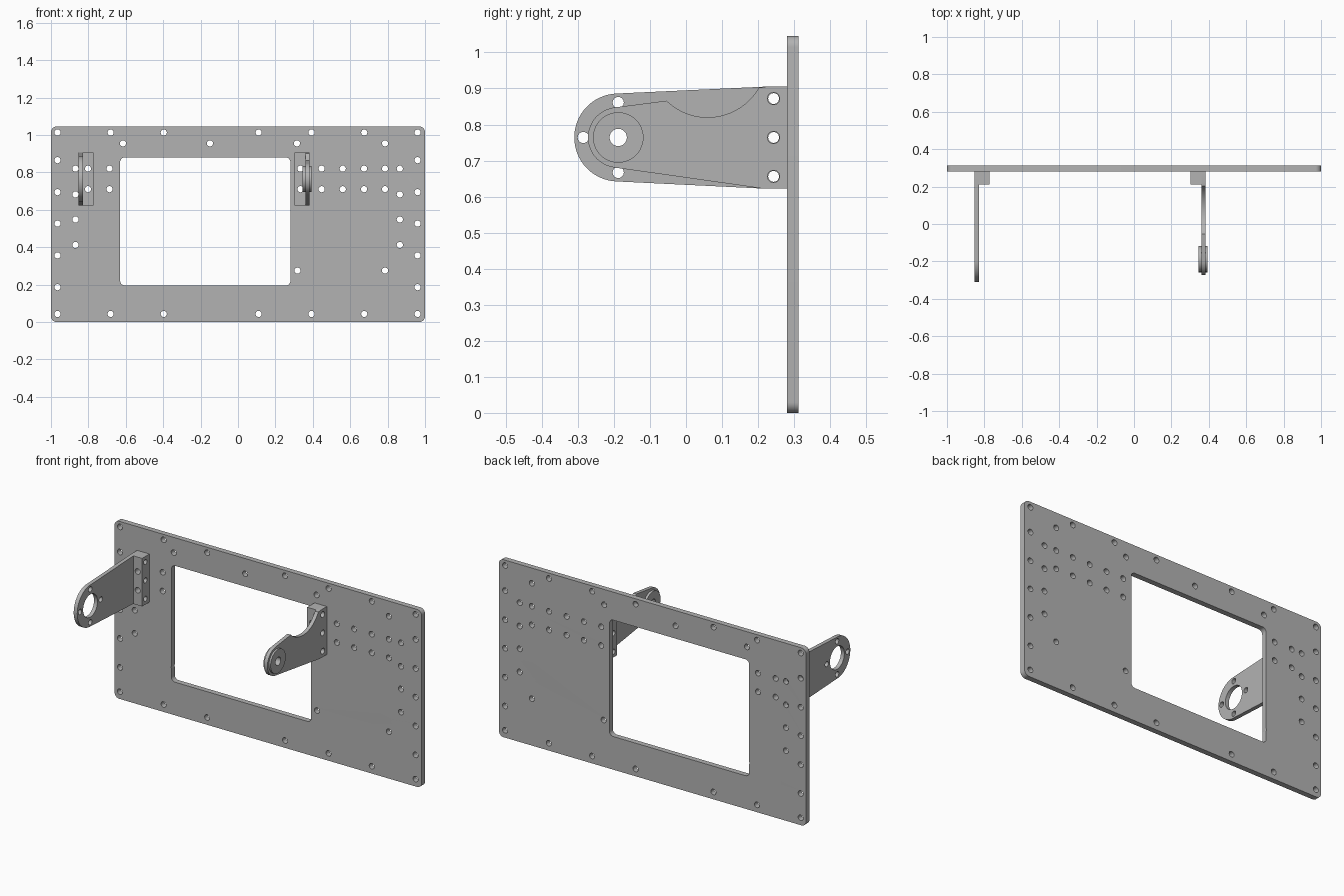
import bpy, bmesh
from math import cos, sin, pi, radians, atan2
from mathutils import Matrix

cube = bpy.data.objects.get("Cube")
if cube:
    bpy.data.objects.remove(cube)

GREY = (0.45, 0.45, 0.45, 1)
metal = bpy.data.materials.new("grey metal")
metal.use_nodes = True
metal.diffuse_color = GREY
metal.node_tree.nodes["Principled BSDF"].inputs["Base Color"].default_value = GREY


def arc(cx, cy, r, a0, a1, n=8):
    """Points along an arc, angles in degrees."""
    steps = [radians(a0 + (a1 - a0) * i / n) for i in range(n + 1)]
    return [(cx + r * cos(a), cy + r * sin(a)) for a in steps]


def circle(cx, cy, r, n=24):
    return arc(cx, cy, r, 0, 360, n)[:-1]


def rounded_rect(x0, x1, z0, z1, r):
    return (arc(x0 + r, z0 + r, r, 180, 270) + arc(x1 - r, z0 + r, r, 270, 360)
            + arc(x1 - r, z1 - r, r, 0, 90) + arc(x0 + r, z1 - r, r, 90, 180))


def slab(name, outlines, axis, start, end):
    """Fill the outlines (first is outer, rest are holes) and extrude along an axis."""
    curve = bpy.data.curves.new(name, 'CURVE')
    curve.dimensions = '2D'
    curve.fill_mode = 'BOTH'
    curve.extrude = (end - start) / 2
    for pts in outlines:
        spline = curve.splines.new('POLY')
        spline.points.add(len(pts) - 1)
        for p, (u, v) in zip(spline.points, pts):
            p.co = (u, v, 0, 1)
        spline.use_cyclic_u = True
    temp = bpy.data.objects.new("temp", curve)
    bpy.context.collection.objects.link(temp)
    graph = bpy.context.evaluated_depsgraph_get()
    mesh = bpy.data.meshes.new_from_object(temp.evaluated_get(graph))
    bpy.data.objects.remove(temp)
    bpy.data.curves.remove(curve)

    # stand the profile up: (y, z) profiles along x, (x, z) profiles along y
    mid = (start + end) / 2
    if axis == 'x':
        turn = Matrix(((0, 0, 1, mid), (1, 0, 0, 0), (0, 1, 0, 0), (0, 0, 0, 1)))
    else:
        turn = Matrix(((1, 0, 0, 0), (0, 0, -1, mid), (0, 1, 0, 0), (0, 0, 0, 1)))
    mesh.transform(turn)
    bm = bmesh.new()
    bm.from_mesh(mesh)
    bmesh.ops.remove_doubles(bm, verts=bm.verts, dist=0.00005)
    bmesh.ops.recalc_face_normals(bm, faces=bm.faces)
    bm.to_mesh(mesh)
    bm.free()
    mesh.materials.clear()
    mesh.materials.append(metal)
    obj = bpy.data.objects.new(name, mesh)
    bpy.context.collection.objects.link(obj)
    return obj


def drill(target, cutter):
    """Cut one object from another and discard the cutter."""
    mod = target.modifiers.new("drill", 'BOOLEAN')
    mod.operation = 'DIFFERENCE'
    mod.solver = 'EXACT'
    mod.object = cutter
    graph = bpy.context.evaluated_depsgraph_get()
    mesh = bpy.data.meshes.new_from_object(target.evaluated_get(graph))
    target.modifiers.clear()
    target.data = mesh
    bpy.data.objects.remove(cutter)


# Mounting plate: hole positions
HOLE = 0.0165
BACK, FRONT = 0.312, 0.28
BOLT_ROWS = (0.82, 0.71)
spots = [(x, z) for z in (1.013, 0.043)
         for x in (-0.965, -0.681, -0.397, 0.11, 0.393, 0.675, 0.96)]
spots += [(x, z) for x in (-0.965, 0.96) for z in (0.865, 0.694, 0.526, 0.356, 0.186)]
spots += [(x, 0.955) for x in (-0.615, -0.15, 0.315, 0.786)]
spots += [(x, 0.275) for x in (0.318, 0.786)]
spots += [(x, z) for z in BOLT_ROWS
          for x in (-0.802, -0.687, 0.334, 0.447, 0.56, 0.674, 0.786)]
spots += [(x, z) for x in (-0.869, 0.865) for z in (0.82, 0.682, 0.548, 0.412)]

# Plate with its window; a hole just nicks the window's left edge
nick = [(-0.63, 0.282), (-0.632, 0.275), (-0.63, 0.268)]
window = rounded_rect(-0.63, 0.28, 0.195, 0.88, 0.025) + nick
plate = slab("mounting_plate",
             [rounded_rect(-1, 1, 0, 1.045, 0.03), window]
             + [circle(x, z, HOLE) for x, z in spots], 'y', FRONT, BACK)

# Shared bracket measurements: pivot centre, base heights
PY, PZ = -0.188, 0.764
LOW, HIGH = 0.622, 0.905
side_bolts = [(0.243, z) for z in (0.872, 0.764, 0.656)]
side_holes = [circle(y, z, 0.017) for y, z in side_bolts]


def flange(name, x0, x1, bolt_x):
    """Mounting block drilled sideways and front to back."""
    box = [(0.212, LOW), (FRONT, LOW), (FRONT, HIGH), (0.212, HIGH)]
    block = slab(name, [box] + [circle(y, z, 0.015) for y, z in side_bolts], 'x', x0, x1)
    for z in BOLT_ROWS:
        drill(block, slab("cutter", [circle(bolt_x, z, HOLE)], 'y', 0.15, 0.35))
    return block


# Right bracket: plain arm with a bearing opening and four screw holes
outline = (arc(PY, PZ, 0.122, 92, 268, 32)
           + [(0.22, LOW), (FRONT, LOW), (FRONT, HIGH), (0.22, HIGH)])
screws = [circle(PY + dy, PZ + dz, 0.0155)
          for dy, dz in ((0, 0.097), (0, -0.097), (0.097, 0), (-0.097, 0))]
right_arm = slab("right_arm", [outline, circle(PY, PZ, 0.067, 40)] + screws + side_holes,
                 'x', -0.853, -0.83)
right_flange = flange("right_flange", -0.83, -0.773, -0.802)

# Left bracket: slimmer arm with a scooped top edge
scoop = arc(0.06, 0.984, 0.164, -30, -134, 20)
outline = (arc(PY, PZ, 0.084, 98, 262, 28)
           + [(0.215, LOW), (FRONT, LOW), (FRONT, HIGH), (0.222, HIGH), (0.21, 0.903)]
           + scoop)
pivot_hole = circle(PY, PZ, 0.024)
left_arm = slab("left_arm", [outline, pivot_hole] + side_holes, 'x', 0.36, 0.382)
left_flange = flange("left_flange", 0.302, 0.36, 0.334)
boss = slab("pivot_boss", [circle(PY, PZ, 0.07, 48), pivot_hole], 'x', 0.346, 0.393)

# Smooth the round walls, keep the machined edges sharp
bpy.ops.object.select_all(action='DESELECT')
for part in (plate, right_arm, right_flange, left_arm, left_flange, boss):
    part.select_set(True)
bpy.context.view_layer.objects.active = plate
bpy.ops.object.shade_smooth_by_angle(angle=radians(30))
